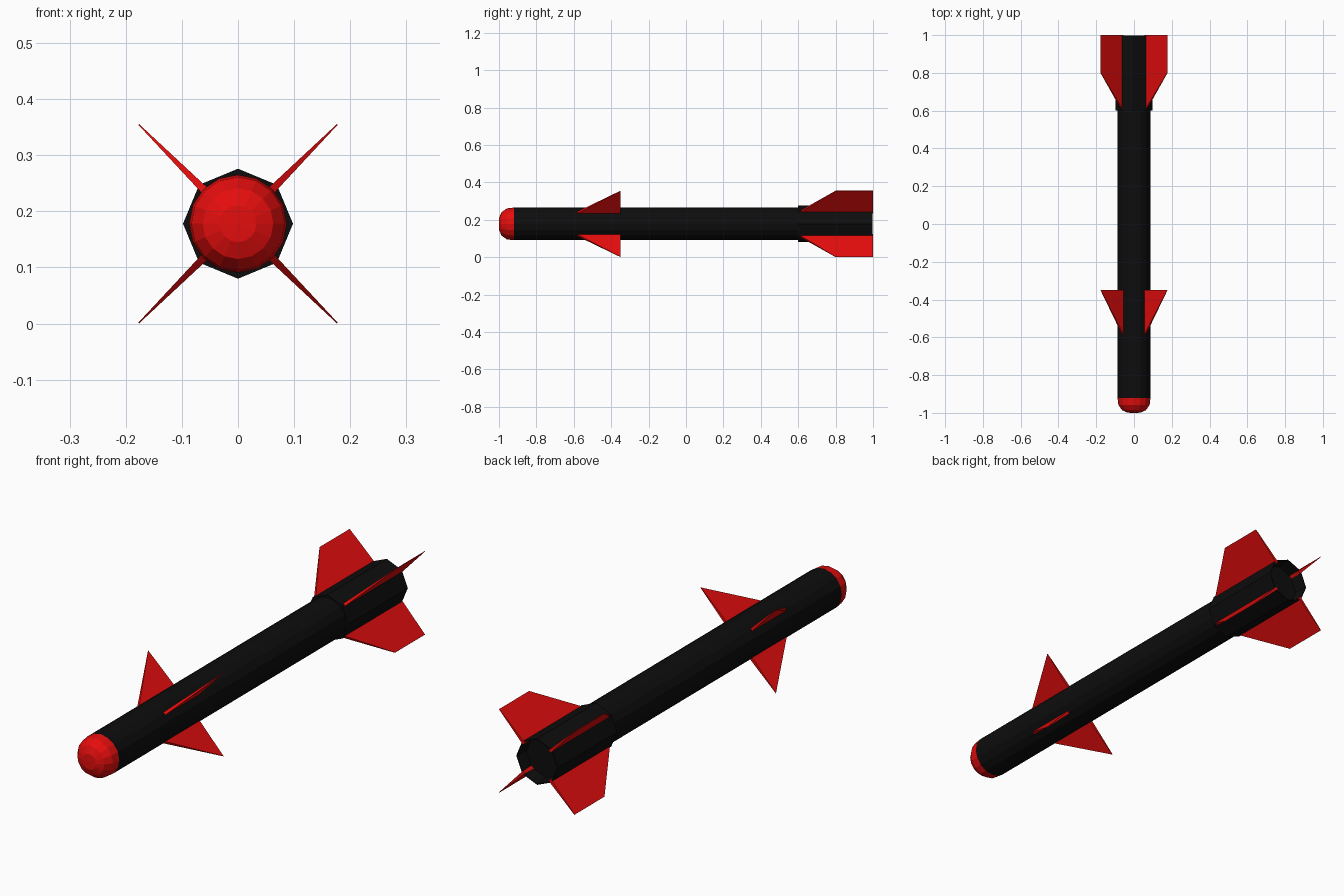
import bpy, bmesh, math
from mathutils import Vector

if "Cube" in bpy.data.objects:
    bpy.data.objects.remove(bpy.data.objects["Cube"])

CZ = 0.178  # height of the long axis


def material(name, rgb):
    m = bpy.data.materials.new(name)
    m.diffuse_color = (*rgb, 1)
    m.use_nodes = True
    m.node_tree.nodes["Principled BSDF"].inputs["Base Color"].default_value = m.diffuse_color
    return m


RED = material("red", (0.78, 0.004, 0.004))
BLACK = material("black", (0.004, 0.004, 0.004))


def finish(name, bm, mat):
    bmesh.ops.recalc_face_normals(bm, faces=bm.faces)
    me = bpy.data.meshes.new(name)
    bm.to_mesh(me)
    bm.free()
    me.materials.append(mat)
    ob = bpy.data.objects.new(name, me)
    bpy.context.collection.objects.link(ob)
    return ob


def lathe(name, profile, sides, mat):
    """Closed solid from (y, radius) rings around the long axis."""
    bm = bmesh.new()
    rings = []
    for y, r in profile:
        rings.append([bm.verts.new((r * math.sin(2 * math.pi * i / sides), y,
                                    CZ + r * math.cos(2 * math.pi * i / sides)))
                      for i in range(sides)])
    for a, b in zip(rings, rings[1:]):
        for i in range(sides):
            j = (i + 1) % sides
            bm.faces.new((a[i], a[j], b[j], b[i]))
    bm.faces.new(rings[0])
    bm.faces.new(rings[-1])
    return finish(name, bm, mat)


def fin(name, outline, angle, mat):
    """Fin from (y, radius) outline, thick at the root and thin at the tip."""
    bm = bmesh.new()
    out = Vector((math.cos(angle), 0, math.sin(angle)))
    side = Vector((-math.sin(angle), 0, math.cos(angle)))
    layers = []
    for s in (-1, 1):
        layers.append([bm.verts.new(Vector((0, y, CZ)) + out * r
                                    + side * s * (0.001 + 0.006 * (0.25 - r) / 0.17))
                       for y, r in outline])
        bm.faces.new(layers[-1])
    n = len(outline)
    for i in range(n):
        j = (i + 1) % n
        bm.faces.new((layers[0][i], layers[0][j], layers[1][j], layers[1][i]))
    return finish(name, bm, mat)


# Body tube, rounded nose and eight-sided tail sleeve with a recessed end
lathe("body", [(-0.92, 0.087), (0.93, 0.087)], 16, BLACK)
lathe("nose", [(-0.92, 0.0872), (-0.957, 0.083), (-0.986, 0.063), (-0.999, 0.033), (-1.0, 0.002)], 16, RED)
lathe("tail_sleeve", [(0.6, 0.098), (0.998, 0.098), (0.998, 0.094), (0.94, 0.09)], 8, BLACK)

# Four front and four rear fins on the diagonals
front = [(-0.59, 0.08), (-0.35, 0.25), (-0.35, 0.08)]
rear = [(0.6, 0.085), (0.8, 0.25), (1.0, 0.25), (1.0, 0.085)]
for k in range(4):
    a = math.pi / 4 + k * math.pi / 2
    fin(f"front_fin_{k + 1}", front, a, RED)
    fin(f"rear_fin_{k + 1}", rear, a, RED)
